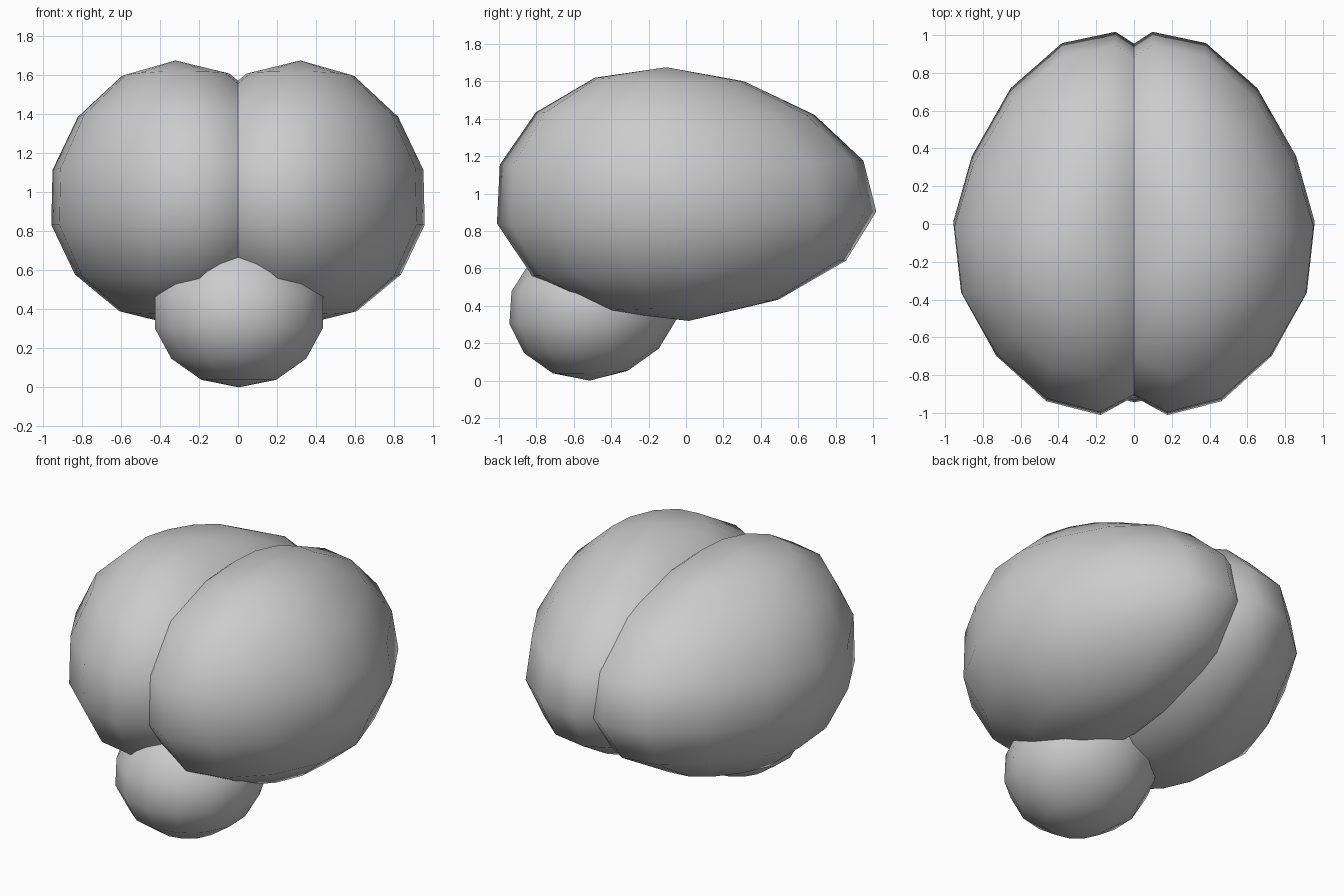
import bpy, bmesh
from math import pi
from mathutils import Matrix, Vector

cube = bpy.data.objects.get("Cube")
if cube:
    bpy.data.objects.remove(cube, do_unlink=True)

grey = bpy.data.materials.new("soft_grey")
grey.use_nodes = True
grey.diffuse_color = (0.6, 0.6, 0.6, 1)
grey.node_tree.nodes["Principled BSDF"].inputs["Base Color"].default_value = (0.6, 0.6, 0.6, 1)


def rounded_part(name, shape, turn=0.0, flip=False):
    """Low-poly sphere whose unit vertices are moved by a shaping function."""
    bm = bmesh.new()
    bmesh.ops.create_uvsphere(bm, u_segments=14, v_segments=7, radius=1,
                              matrix=Matrix.Rotation(turn, 4, 'Z'))
    for v in bm.verts:
        v.co = shape(*v.co)
        if flip:
            v.co.x *= -1
    bmesh.ops.recalc_face_normals(bm, faces=bm.faces)
    for f in bm.faces:
        f.smooth = True
    mesh = bpy.data.meshes.new(name)
    bm.to_mesh(mesh)
    bm.free()
    mesh.materials.append(grey)
    obj = bpy.data.objects.new(name, mesh)
    bpy.context.collection.objects.link(obj)
    return obj


def lobe(x, y, z):
    """Egg form: tapers and lifts to the back, leans forward at the top."""
    back, front, outer = max(y, 0), max(-y, 0), max(x, 0)
    skew = x * (0.015 - 0.16 * y - 0.25 * back * (1 - back) ** 2)
    return Vector((
        0.32 + x * (0.65 - 0.015 * z + 0.1 * front * (1 - front)) - 0.085 * back,
        y * (1.02 - 0.1 * z) - 0.015 - 0.06 * z - 0.03 * z * z + skew + 0.02 * front,
        0.997 + 0.678 * z + back * (0.045 - 0.07 * z) + 0.03 * front * z
        - 0.05 * outer ** 2 * (0.5 + z)))


def ball(x, y, z):
    """Near-round form with its underside pushed slightly forward."""
    return Vector((0.004 + 0.453 * x,
                   -0.49 + 0.46 * y + 0.025 * z,
                   0.39 + 0.39 * z + 0.03 * max(y, 0)))


# Paired upper lobes, mirrored across the centre
rounded_part("left_lobe", lobe, pi / 2)
rounded_part("right_lobe", lobe, pi / 2, flip=True)

# Small lower ball under the front
rounded_part("lower_ball", ball)
